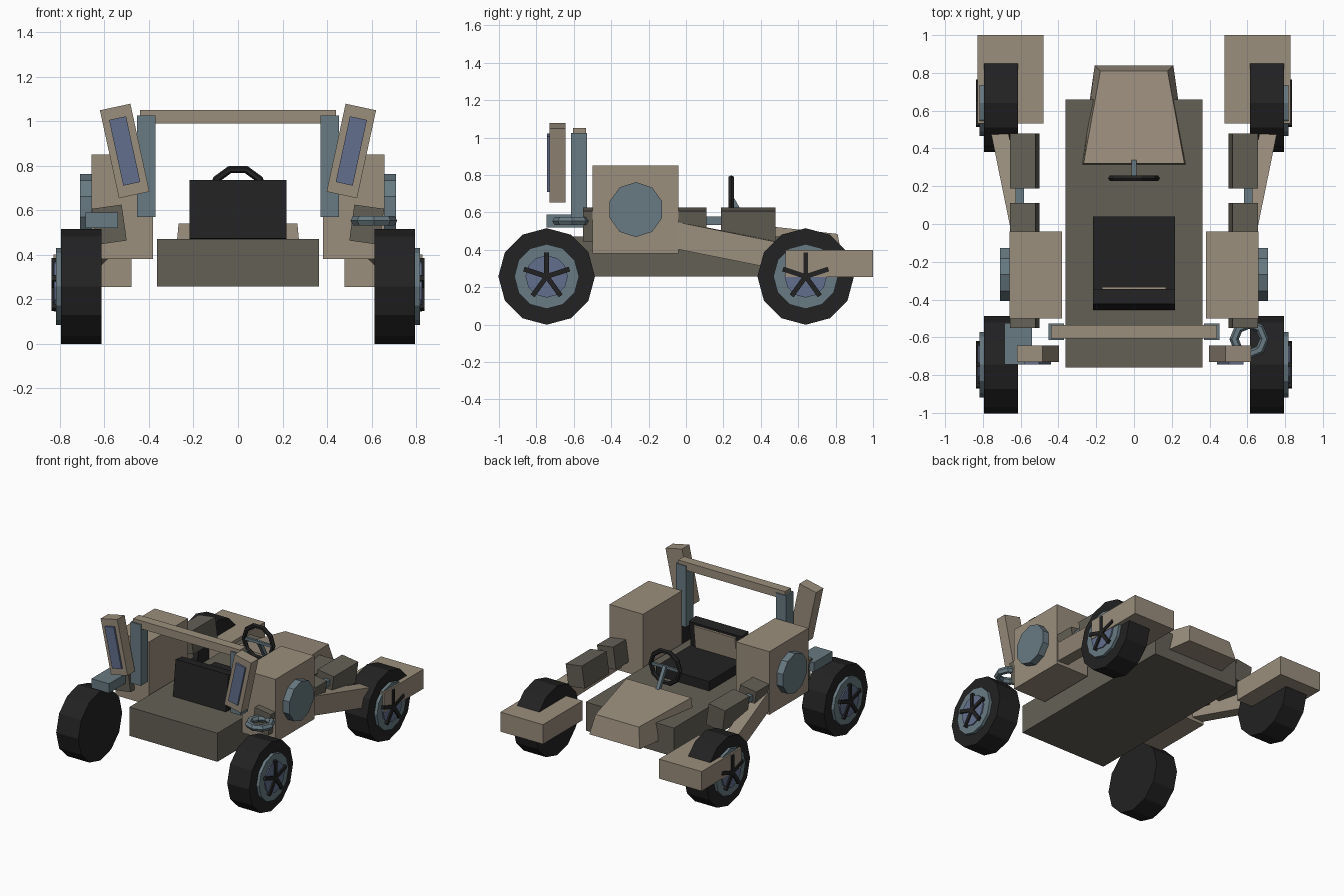
import bpy, bmesh, math
from mathutils import Vector, Matrix

if "Cube" in bpy.data.objects:
    bpy.data.objects.remove(bpy.data.objects["Cube"])


def material(name, rgb):
    m = bpy.data.materials.new(name)
    m.diffuse_color = (*rgb, 1)
    m.use_nodes = True
    m.node_tree.nodes["Principled BSDF"].inputs["Base Color"].default_value = m.diffuse_color
    return m


TAN = material("tan_panel", (0.325, 0.272, 0.205))
DARK = material("dark_taupe", (0.127, 0.118, 0.092))
BLACK = material("black_rubber", (0.016, 0.016, 0.017))
BLUE = material("steel_blue", (0.138, 0.195, 0.223))
LENS = material("lens_blue", (0.122, 0.156, 0.262))


def finish(name, bm, mat, matrix=Matrix()):
    bmesh.ops.recalc_face_normals(bm, faces=bm.faces)
    me = bpy.data.meshes.new(name)
    bm.to_mesh(me)
    bm.free()
    me.materials.append(mat)
    ob = bpy.data.objects.new(name, me)
    ob.matrix_world = matrix
    bpy.context.collection.objects.link(ob)
    return ob


def block(name, mat, centre, size, rot=Matrix()):
    bm = bmesh.new()
    bmesh.ops.create_cube(bm, size=1)
    bmesh.ops.scale(bm, vec=size, verts=bm.verts)
    return finish(name, bm, mat, Matrix.Translation(centre) @ rot)


def box(name, mat, x, y, z):
    """Box from min/max ranges."""
    return block(name, mat, [sum(r) / 2 for r in (x, y, z)], [abs(r[1] - r[0]) for r in (x, y, z)])


def beam(name, mat, a, b, w, h):
    """Rectangular bar between two points, h measured upwards."""
    a, b = Vector(a), Vector(b)
    d = (b - a).normalized()
    side = d.cross(Vector((0, 0, 1))).normalized()
    up = side.cross(d)
    rot = Matrix((side, d, up)).transposed().to_4x4()
    return block(name, mat, (a + b) / 2, (w, (b - a).length, h), rot)


def disc(name, mat, n, r, y, z, x0, x1):
    """Prism along x with one corner pointing up."""
    bm = bmesh.new()
    ang = [2 * math.pi * i / n for i in range(n)]
    f = bm.faces.new([bm.verts.new((x0, y + r * math.sin(a), z + r * math.cos(a))) for a in ang])
    ext = bmesh.ops.extrude_face_region(bm, geom=[f])["geom"]
    bmesh.ops.translate(bm, vec=(x1 - x0, 0, 0), verts=[v for v in ext if isinstance(v, bmesh.types.BMVert)])
    if not any(len(g.verts) == n and abs(g.verts[0].co.x - x0) < 1e-6
               and abs(g.verts[1].co.x - x0) < 1e-6 and abs(g.verts[2].co.x - x0) < 1e-6 for g in bm.faces):
        bm.faces.new([v for v in bm.verts][:n])
    return finish(name, bm, mat)


def ring(name, mat, centre, major, minor, seg, rot=(0, 0, 0)):
    bpy.ops.mesh.primitive_torus_add(location=centre, rotation=rot, major_radius=major,
                                     minor_radius=minor, major_segments=seg, minor_segments=6)
    ob = bpy.context.object
    ob.name = name
    ob.data.materials.append(mat)


# Chassis and tapered hood
box("chassis", DARK, (-0.363, 0.363), (-0.76, 0.66), (0.257, 0.47))
bm = bmesh.new()
lo = [bm.verts.new(p) for p in ((-0.285, 0.305, 0.34), (0.285, 0.305, 0.34), (0.208, 0.84, 0.34), (-0.208, 0.84, 0.34))]
hi = [bm.verts.new(p) for p in ((-0.267, 0.32, 0.54), (0.267, 0.32, 0.54), (0.178, 0.81, 0.485), (-0.178, 0.81, 0.485))]
bm.faces.new(lo)
bm.faces.new(hi)
for i in range(4):
    j = (i + 1) % 4
    bm.faces.new((lo[i], lo[j], hi[j], hi[i]))
finish("hood", bm, TAN)

# Seat with leaning backrest and panel
box("seat_cushion", BLACK, (-0.218, 0.218), (-0.42, 0.04), (0.46, 0.54))
lean = Matrix.Rotation(math.radians(-7), 4, 'X')
block("seat_backrest", BLACK, (0, -0.40, 0.60), (0.435, 0.08, 0.265), lean)
block("backrest_panel", TAN, (0, -0.353, 0.615), (0.34, 0.018, 0.19), lean)

# Steering wheel
ring("steering_wheel", BLACK, (0, 0.242, 0.668), 0.12, 0.017, 10, (math.pi / 2, 0, 0))
beam("steering_column", BLUE, (0, 0.245, 0.672), (0, 0.345, 0.50), 0.026, 0.026)
box("steering_spoke", BLUE, (-0.115, 0.115), (0.234, 0.25), (0.658, 0.678))

# Roll bar
box("roll_bar", TAN, (-0.44, 0.44), (-0.605, -0.535), (0.99, 1.05))

for s, side in ((-1, "left"), (1, "right")):
    def X(*v):
        return tuple(s * a for a in v)
    # Side tank with round cap
    box(side + "_tank", TAN, X(0.382, 0.658), (-0.5, -0.04), (0.38, 0.85))
    disc(side + "_tank_cap", BLUE, 10, 0.147, -0.268, 0.615, *X(0.65, 0.71))
    # Tilted housings and their connecting rod
    tilt = Matrix.Rotation(math.radians(8 * s), 4, 'Y')
    block(side + "_rear_housing", DARK, (s * 0.578, -0.22, 0.535), (0.135, 0.66, 0.163), tilt)
    block(side + "_front_housing", DARK, (s * 0.578, 0.333, 0.535), (0.135, 0.29, 0.163), tilt)
    beam(side + "_housing_rod", BLUE, (s * 0.605, 0.08, 0.555), (s * 0.605, 0.22, 0.555), 0.044, 0.044)
    # Swing arm
    beam(side + "_swing_arm", TAN, (s * 0.568, -0.22, 0.512), (s * 0.735, 0.60, 0.348), 0.09, 0.142)
    # Post and tilted lamp
    box(side + "_post", BLUE, X(0.37, 0.453), (-0.615, -0.528), (0.57, 1.025))
    tilt = Matrix.Rotation(math.radians(12.2 * s), 4, 'Y')
    block(side + "_lamp_housing", TAN, (s * 0.509, -0.687, 0.866), (0.14, 0.086, 0.404), tilt)
    block(side + "_lamp_lens", LENS, (s * 0.509, -0.735, 0.866), (0.078, 0.018, 0.302), tilt)
    # Fender block
    box(side + "_fender", TAN, X(0.478, 0.829), (0.533, 1.0), (0.255, 0.40))
    # Wheels
    for y, end in ((-0.745, "near"), (0.64, "far")):
        tag = side + "_" + end
        disc(tag + "_tyre", BLACK, 12, 0.258, y, 0.2575, *X(0.613, 0.795))
        disc(tag + "_rim", BLUE, 12, 0.173, y, 0.2575, *X(0.78, 0.817))
        disc(tag + "_hub", LENS, 12, 0.113, y, 0.2575, *X(0.80, 0.826))
        for k in range(5):
            r = Matrix.Rotation(k * math.tau / 5, 4, 'X')
            c = Vector((s * 0.822, y, 0.2575)) + r @ Vector((0, 0, 0.064))
            block(tag + "_wheel_spoke", BLACK, c, (0.03, 0.026, 0.128), r)

# Unmatched fittings above the near wheels
box("left_block", BLUE, (-0.685, -0.54), (-0.745, -0.525), (0.52, 0.59))
ring("right_ring", BLUE, (0.61, -0.61, 0.553), 0.08, 0.025, 8)
